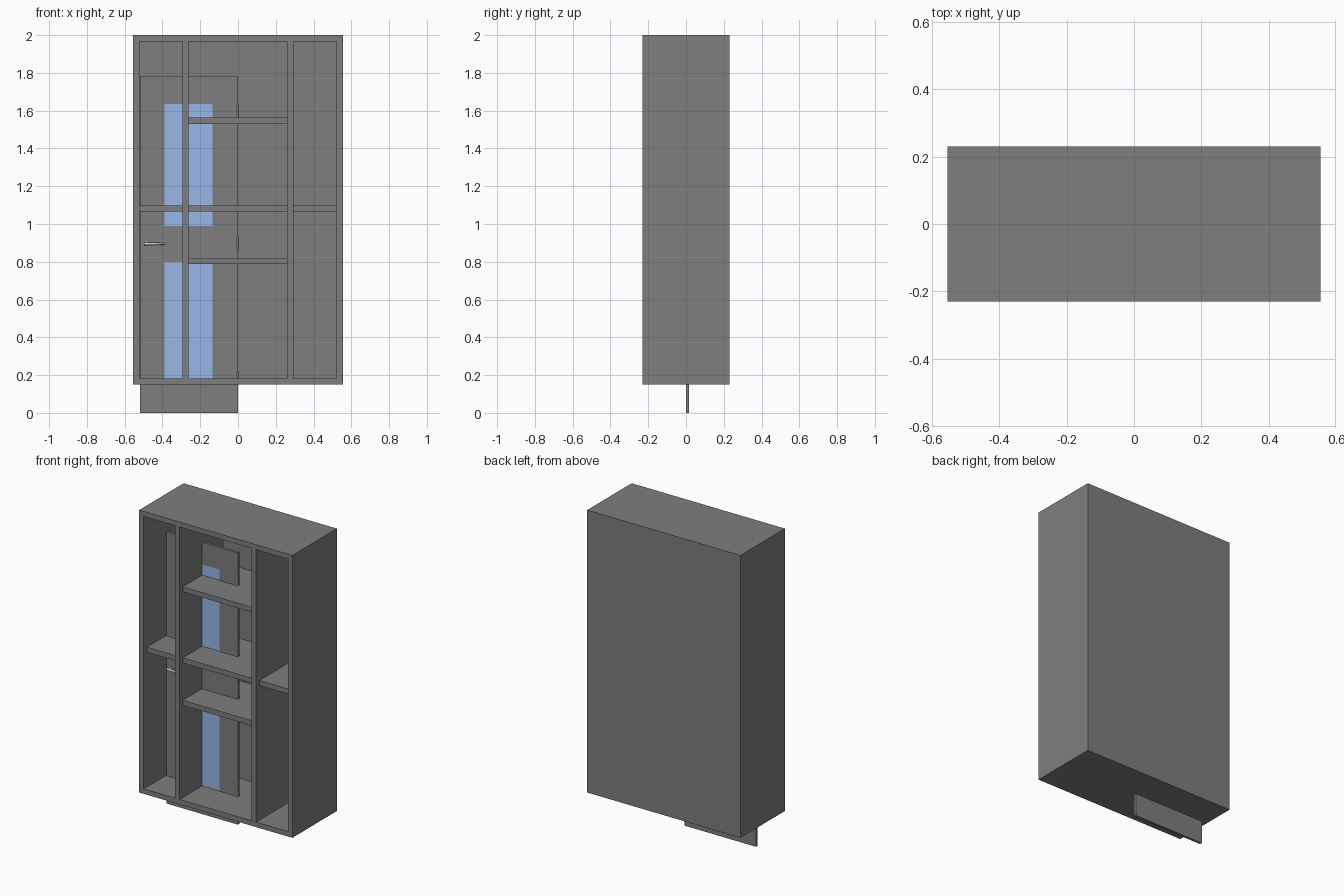
import bpy, math
from mathutils import Matrix

if "Cube" in bpy.data.objects:
    bpy.data.objects.remove(bpy.data.objects["Cube"])


def material(name, rgb):
    m = bpy.data.materials.new(name)
    m.diffuse_color = (*rgb, 1)
    m.use_nodes = True
    m.node_tree.nodes["Principled BSDF"].inputs["Base Color"].default_value = m.diffuse_color
    return m


GREY = material("dark_grey", (0.21, 0.21, 0.21))
GLASS = material("blue_glass", (0.34, 0.50, 0.84))
METAL = material("light_metal", (0.62, 0.62, 0.60))


def box(name, x, y, z, mat=GREY):
    """Box from (min, max) pairs on each axis."""
    bpy.ops.mesh.primitive_cube_add(size=1)
    ob = bpy.context.object
    ob.name = name
    size = [b - a for a, b in (x, y, z)]
    mid = [(a + b) / 2 for a, b in (x, y, z)]
    ob.data.transform(Matrix.Translation(mid) @ Matrix.Diagonal((*size, 1)))
    ob.data.materials.append(mat)
    return ob


def rod(name, loc, r1, r2, depth, rot=(0, 0, 0)):
    bpy.ops.mesh.primitive_cone_add(vertices=16, radius1=r1, radius2=r2, depth=depth,
                                    location=loc, rotation=rot)
    ob = bpy.context.object
    ob.name = name
    ob.data.materials.append(METAL)
    bpy.ops.object.shade_smooth_by_angle()
    return ob


# Cabinet shell, open at the front
W, D, Z0, Z1, T = 0.555, 0.23, 0.15, 2.0, 0.033
BACK = D - 0.01
box("left_side", (-W, -W + T), (-D, BACK), (Z0, Z1))
box("right_side", (W - T, W), (-D, BACK), (Z0, Z1))
box("cabinet_top", (-W + T, W - T), (-D, BACK), (Z1 - T, Z1))
box("cabinet_bottom", (-W + T, W - T), (-D, BACK), (Z0, Z0 + T))
box("back_panel", (-W, W), (BACK, D), (Z0, Z1))

# Upright dividers
for side, x in (("left", (-0.295, -0.262)), ("right", (0.26, 0.293))):
    box(side + "_divider", x, (-D, BACK), (Z0 + T, Z1 - T))

# Shelves, set back slightly from the front
bays = {"left": (-W + T, -0.295), "middle": (-0.262, 0.26), "right": (0.293, W - T)}
for bay, z in (("left", 1.065), ("middle", 1.065), ("right", 1.065),
               ("middle", 1.53), ("middle", 0.787)):
    box(bay + "_shelf", bays[bay], (-D + 0.033, BACK), (z, z + T))

# Door standing through the cabinet: stiles, rails and two glass panes
DY = (0.0, 0.016)
box("door_left_stile", (-0.518, -0.388), DY, (0, 1.78))
box("door_right_stile", (-0.134, -0.001), DY, (0, 1.78))
for n, z in (("bottom", (0, 0.165)), ("middle", (0.80, 0.99)), ("top", (1.635, 1.78))):
    box("door_" + n + "_rail", (-0.388, -0.134), DY, z)
for n, z in (("lower", (0.165, 0.80)), ("upper", (0.99, 1.635))):
    box("door_" + n + "_glass", (-0.388, -0.134), (0.004, 0.012), z, GLASS)

# Hinges
for z in (0.185, 0.895, 1.60):
    rod("door_hinge", (0.0, -0.002, z), 0.005, 0.005, 0.07)

# Lever handles on both faces of the door
for y, s in ((0.0, -1), (0.016, 1)):
    rod("handle_rose", (-0.485, y + s * 0.003, 0.895), 0.012, 0.012, 0.006,
        (math.pi / 2, 0, 0))
    rod("handle_neck", (-0.485, y + s * 0.014, 0.895), 0.007, 0.007, 0.028,
        (math.pi / 2, 0, 0))
    rod("handle_lever", (-0.442, y + s * 0.025, 0.895), 0.008, 0.005, 0.106,
        (0, math.pi / 2, 0))
